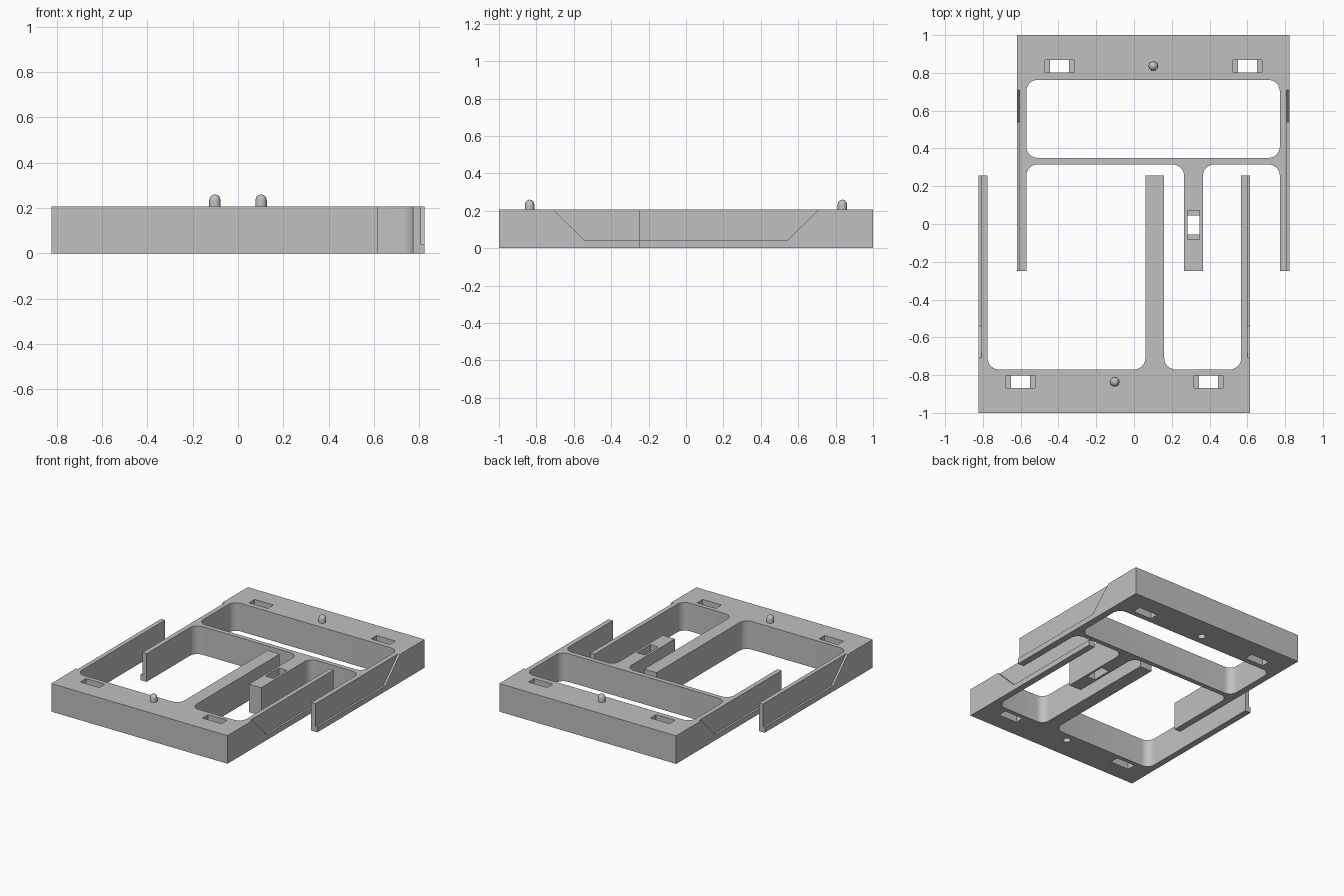
import bpy, bmesh, math
from mathutils import Vector

if "Cube" in bpy.data.objects:
    bpy.data.objects.remove(bpy.data.objects["Cube"], do_unlink=True)

H = 0.207        # frame height
R = 0.06         # inner corner radius
LEDGE = 0.04     # height of the side ledge
RECESS = 0.015   # depth of the side recess

grey = bpy.data.materials.new("light grey")
grey.use_nodes = True
COLOR = (0.53, 0.53, 0.53, 1)
grey.diffuse_color = COLOR
grey.node_tree.nodes["Principled BSDF"].inputs["Base Color"].default_value = COLOR


def finish(name, bm):
    bmesh.ops.recalc_face_normals(bm, faces=bm.faces)
    mesh = bpy.data.meshes.new(name)
    bm.to_mesh(mesh)
    bm.free()
    mesh.materials.append(grey)
    obj = bpy.data.objects.new(name, mesh)
    bpy.context.collection.objects.link(obj)
    return obj


def prism(name, points, direction):
    """Extrude a flat outline along a direction."""
    bm = bmesh.new()
    face = bm.faces.new([bm.verts.new(p) for p in points])
    out = bmesh.ops.extrude_face_region(bm, geom=[face])
    verts = [v for v in out["geom"] if isinstance(v, bmesh.types.BMVert)]
    bmesh.ops.translate(bm, vec=direction, verts=verts)
    return finish(name, bm)


def outline(corners, z=0):
    """Corners are (x, y) for sharp or (x, y, radius) for rounded right angles."""
    result = []
    for i, corner in enumerate(corners):
        p = Vector((corner[0], corner[1], z))
        if len(corner) == 2:
            result.append(p)
            continue
        r = corner[2]
        before, after = corners[i - 1], corners[(i + 1) % len(corners)]
        d1 = (Vector((before[0], before[1], z)) - p).normalized()
        d2 = (Vector((after[0], after[1], z)) - p).normalized()
        centre = p + r * (d1 + d2)
        for k in range(9):
            t = math.pi / 2 * k / 8
            result.append(centre - r * (d2 * math.cos(t) + d1 * math.sin(t)))
    return result


def box(name, x0, x1, y0, y1, z0, z1):
    return prism(name, outline([(x0, y0), (x1, y0), (x1, y1), (x0, y1)], z0), (0, 0, z1 - z0))


def cut(target, cutter):
    cutter.hide_render = True
    mod = target.modifiers.new("cut", "BOOLEAN")
    mod.operation = "DIFFERENCE"
    mod.solver = "EXACT"
    mod.object = cutter
    bpy.context.view_layer.objects.active = target
    bpy.ops.object.modifier_apply(modifier=mod.name)
    bpy.data.objects.remove(cutter, do_unlink=True)


def cut_slot(target, cx, cy, along_x=True):
    """Through slot with shallow shelves at both ends, above and below."""
    for half, z0, z1 in ((0.05, -0.1, 0.3), (0.077, H - 0.06, 0.3), (0.077, -0.1, 0.06)):
        a, b = (half, 0.033) if along_x else (0.033, half)
        cut(target, box("slot_cutter", cx - a, cx + a, cy - b, cy + b, z0, z1))


def cut_side_recess(target, outer, side, s):
    """Sloped recess running along the outside of an arm."""
    profile = [(0.71, H), (0.54, LEDGE), (-0.4, LEDGE), (-0.4, 0.3), (0.71, 0.3)]
    pts = [(outer - side * RECESS, s * y, z) for y, z in profile]
    cut(target, prism("recess_cutter", pts, (side * 0.1, 0, 0)))


def cut_socket(target, x, y):
    bm = bmesh.new()
    bmesh.ops.create_cone(bm, cap_ends=True, segments=12, radius1=0.027, radius2=0.027, depth=0.12)
    bmesh.ops.translate(bm, vec=(x, y, 0), verts=bm.verts)
    cut(target, finish("socket_cutter", bm))


def peg(name, x, y):
    """Round-topped peg made by spinning a profile."""
    bm = bmesh.new()
    r, base = 0.025, 0.235
    profile = [(r, H - 0.005)]
    profile += [(r * math.cos(a), base + r * math.sin(a)) for a in (0, math.pi / 6, math.pi / 3)]
    profile.append((0, base + r))
    verts = [bm.verts.new((x + px, y, pz)) for px, pz in profile]
    edges = [bm.edges.new(pair) for pair in zip(verts, verts[1:])]
    bmesh.ops.spin(bm, geom=verts + edges, cent=(x, y, 0), axis=(0, 0, 1),
                   angle=2 * math.pi, steps=12)
    bmesh.ops.remove_doubles(bm, verts=bm.verts, dist=0.0005)
    return finish(name, bm)


def smooth(obj):
    bpy.ops.object.select_all(action="DESELECT")
    obj.select_set(True)
    bpy.context.view_layer.objects.active = obj
    bpy.ops.object.shade_smooth_by_angle(angle=math.radians(35))


# Back frame: closed window, crossbar, two arms and a middle tab
back = prism("back_frame", outline([
    (-0.62, 1), (-0.62, -0.25), (-0.57, -0.25), (-0.57, 0.315, R),
    (0.265, 0.315, R), (0.265, -0.25), (0.365, -0.25), (0.365, 0.315, R),
    (0.772, 0.315, R), (0.772, -0.25), (0.822, -0.25), (0.822, 1)]), (0, 0, H))
window = [(-0.57, 0.35, R), (0.772, 0.35, R), (0.772, 0.763, R), (-0.57, 0.763, R)]
cut(back, prism("window_cutter", outline(window, -0.1), (0, 0, 0.5)))
cut_slot(back, 0.315, -0.005, along_x=False)

# Front frame: base bar with two side arms and a middle arm
front = prism("front_frame", outline([
    (-0.822, -1), (0.615, -1), (0.615, 0.257), (0.567, 0.257), (0.567, -0.77, R),
    (0.16, -0.77, R), (0.16, 0.257), (0.06, 0.257), (0.06, -0.77, R),
    (-0.775, -0.77, R), (-0.775, 0.257), (-0.822, 0.257)]), (0, 0, H))

# Details shared by both frames, turned half a revolution
for obj, s, sides in ((back, 1, (-0.62, 0.822)), (front, -1, (-0.822, 0.615))):
    for x in (-0.395, 0.6):
        cut_slot(obj, s * x, s * 0.835)
    for outer, side in zip(sides, (-1, 1)):
        cut_side_recess(obj, outer, side, s)
    cut_socket(obj, s * 0.102, s * 0.836)
    smooth(obj)
    smooth(peg("back_peg" if s > 0 else "front_peg", s * 0.102, s * 0.836))
